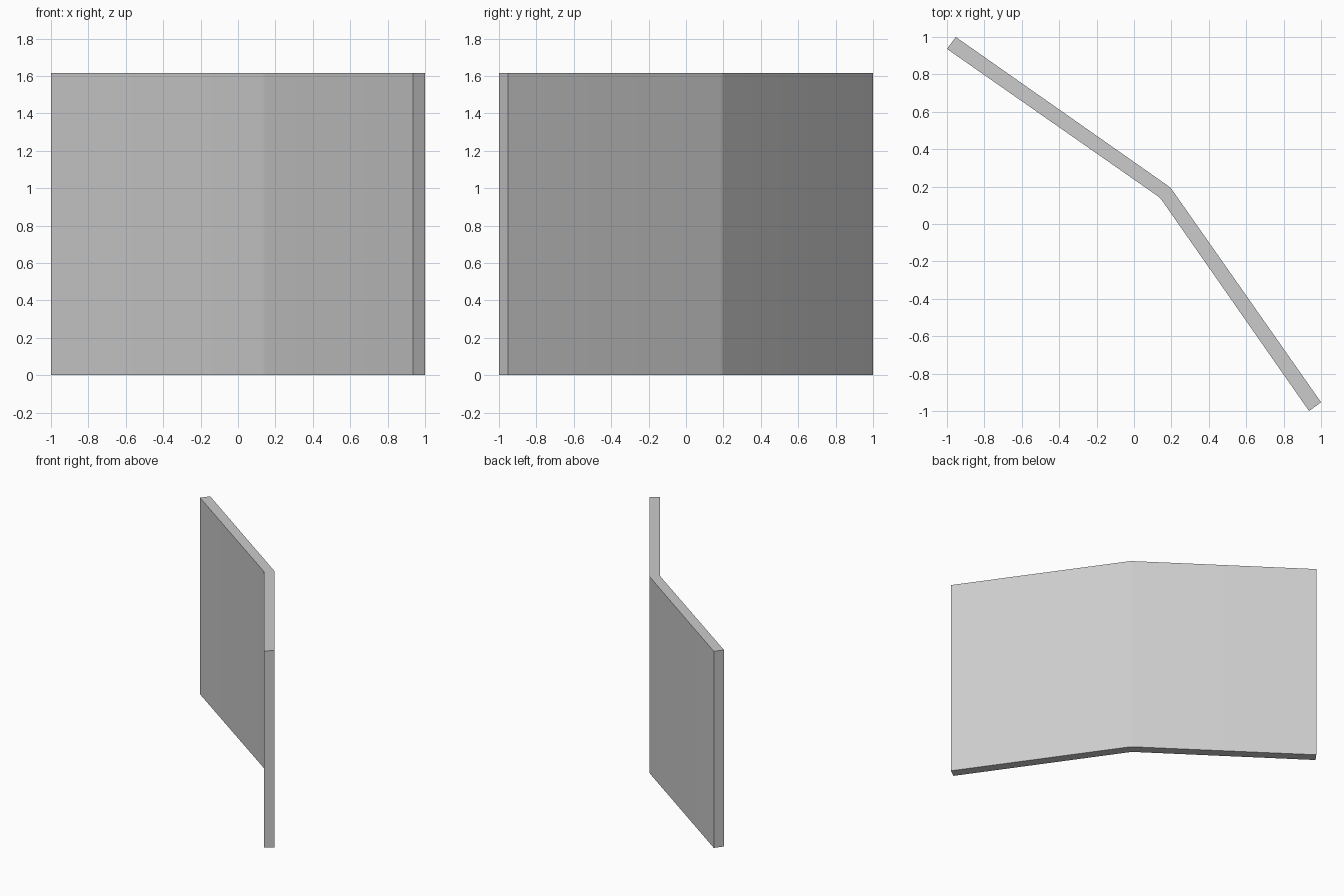
import bpy, bmesh

if "Cube" in bpy.data.objects:
    bpy.data.objects.remove(bpy.data.objects["Cube"])

HEIGHT = 1.615

# Half of the bent panel's plan; the other half mirrors across the x = y line
half = [(0.14, 0.14), (-1.0, 0.936), (-0.953, 1.0), (0.195, 0.195)]
mirrored = [(y, x) for x, y in reversed(half[1:3])]
plan = half + mirrored

# Folded screen: extrude the plan upward
bm = bmesh.new()
base = bm.faces.new([bm.verts.new((x, y, 0)) for x, y in plan])
top = bmesh.ops.extrude_face_region(bm, geom=[base])
bmesh.ops.translate(bm, vec=(0, 0, HEIGHT),
                    verts=[g for g in top["geom"] if isinstance(g, bmesh.types.BMVert)])

# Slightly softened fold on both sides
folds = [e for e in bm.edges
         if all(abs(v.co.x - v.co.y) < 1e-4 for v in e.verts)]
bmesh.ops.bevel(bm, geom=folds, offset=0.015, segments=2, profile=0.5, affect='EDGES')
bmesh.ops.recalc_face_normals(bm, faces=bm.faces)

mesh = bpy.data.meshes.new("folded_screen")
bm.to_mesh(mesh)
bm.free()
screen = bpy.data.objects.new("folded_screen", mesh)
bpy.context.collection.objects.link(screen)

bpy.context.view_layer.objects.active = screen
screen.select_set(True)
bpy.ops.object.shade_smooth_by_angle()
